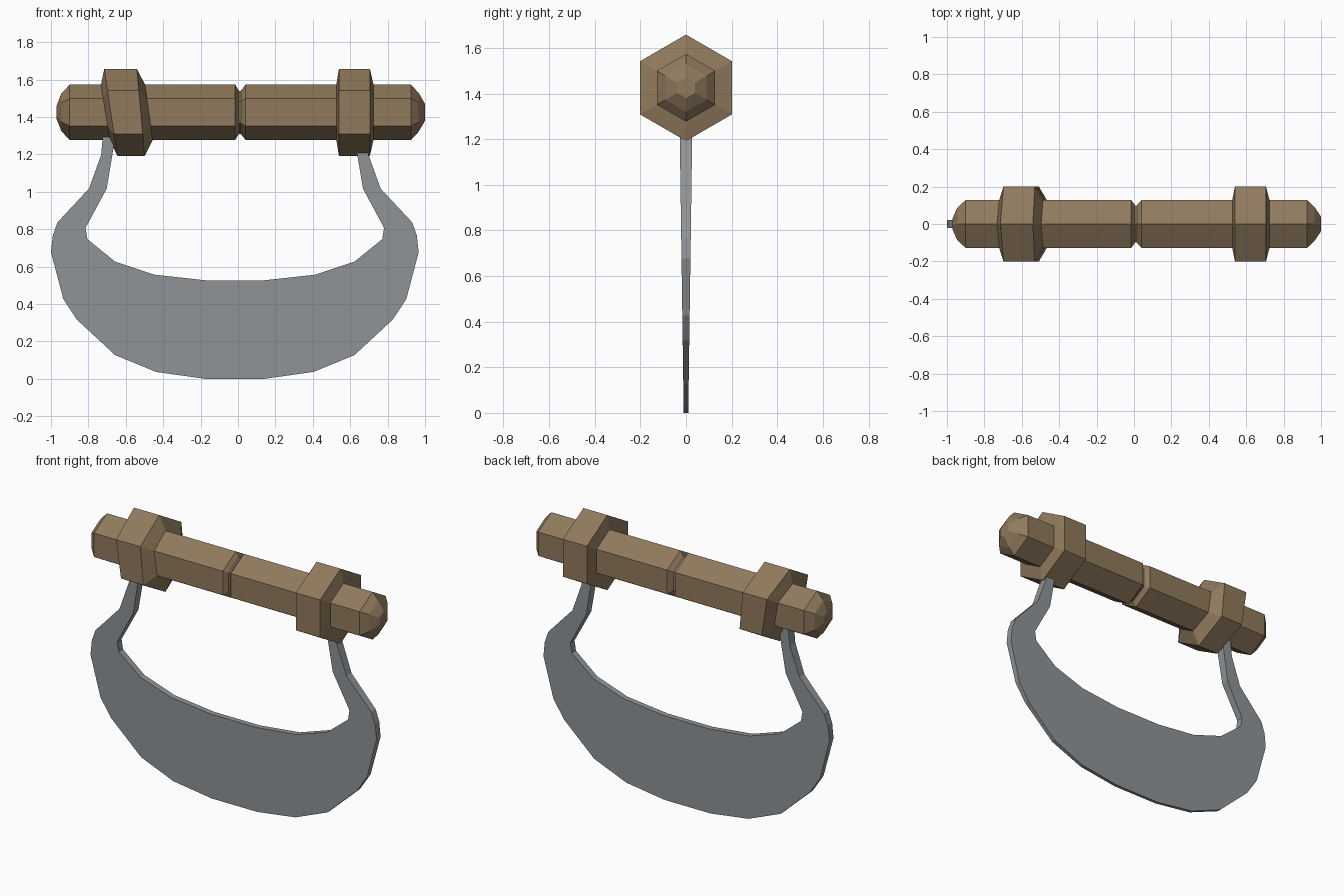
import bpy, bmesh, math

if "Cube" in bpy.data.objects:
    bpy.data.objects.remove(bpy.data.objects["Cube"])

def material(name, rgb):
    m = bpy.data.materials.new(name)
    m.diffuse_color = (*rgb, 1)
    m.use_nodes = True
    m.node_tree.nodes["Principled BSDF"].inputs["Base Color"].default_value = m.diffuse_color
    return m

wood = material("brown wood", (0.28, 0.195, 0.11))
steel = material("grey steel", (0.28, 0.30, 0.315))
AXIS_Z = 1.425

def finish(name, bm, mat):
    bmesh.ops.recalc_face_normals(bm, faces=bm.faces[:])
    me = bpy.data.meshes.new(name)
    bm.to_mesh(me)
    bm.free()
    me.materials.append(mat)
    ob = bpy.data.objects.new(name, me)
    bpy.context.collection.objects.link(ob)
    return ob

def hex_lathe(name, rings):
    """Six-sided bar along x from (x, radius, lean) rings, a corner on top."""
    bm = bmesh.new()
    loops = []
    for x, r, lean in rings:
        loop = []
        for i in range(6):
            a = i * math.pi / 3
            dz = r * math.cos(a)
            loop.append(bm.verts.new((x - lean * dz, r * math.sin(a), AXIS_Z + dz)))
        loops.append(loop)
    for a, b in zip(loops, loops[1:]):
        for i in range(6):
            j = (i + 1) % 6
            bm.faces.new((a[i], a[j], b[j], b[i]))
    bm.faces.new(loops[0])
    bm.faces.new(loops[-1])
    return finish(name, bm, wood)

# Handle bar with rounded ends and a central groove
R = 0.148
hex_lathe("handle", [(x, r, 0) for x, r in [
    (-0.97, 0.035), (-0.945, 0.10), (-0.90, R), (-0.015, R), (0.005, 0.115),
    (0.015, 0.115), (0.04, R), (0.925, R), (0.965, 0.105), (1.0, 0.045)]])

# Collars, the left one leaning
hex_lathe("right_collar", [(0.525, 0.145, 0), (0.54, 0.233, 0),
                           (0.705, 0.233, 0), (0.725, 0.145, 0)])
hex_lathe("left_collar", [(-0.71, 0.145, 0.16), (-0.68, 0.233, 0.15),
                          (-0.52, 0.233, 0.09), (-0.475, 0.145, 0.14)])

# Curved blade with two tangs, thinning towards the cutting edge
CX = -0.017
outer = [(0.157, 0.003), (0.42, 0.04), (0.64, 0.13), (0.845, 0.32), (0.917, 0.43),
         (0.983, 0.68), (0.973, 0.77), (0.948, 0.84), (0.78, 1.02), (0.715, 1.20),
         (0.70, 1.36)]
inner = [(0.63, 1.36), (0.655, 1.20), (0.685, 1.02), (0.798, 0.81), (0.788, 0.75),
         (0.64, 0.63), (0.43, 0.56), (0.157, 0.53)]
half = outer + inner
outline = half + [(-x, z) for x, z in reversed(half)]

bm = bmesh.new()
sides = [[bm.verts.new((x + CX, s * (0.010 + 0.0142 * z), max(z, 0.003) - 0.003))
          for x, z in outline] for s in (-1, 1)]
n = len(outline)
for i in range(n):
    j = (i + 1) % n
    bm.faces.new((sides[0][i], sides[0][j], sides[1][j], sides[1][i]))
caps = [bm.faces.new(s) for s in sides]
bmesh.ops.recalc_face_normals(bm, faces=bm.faces[:])
bmesh.ops.triangulate(bm, faces=caps, ngon_method='EAR_CLIP')
finish("blade", bm, steel)
